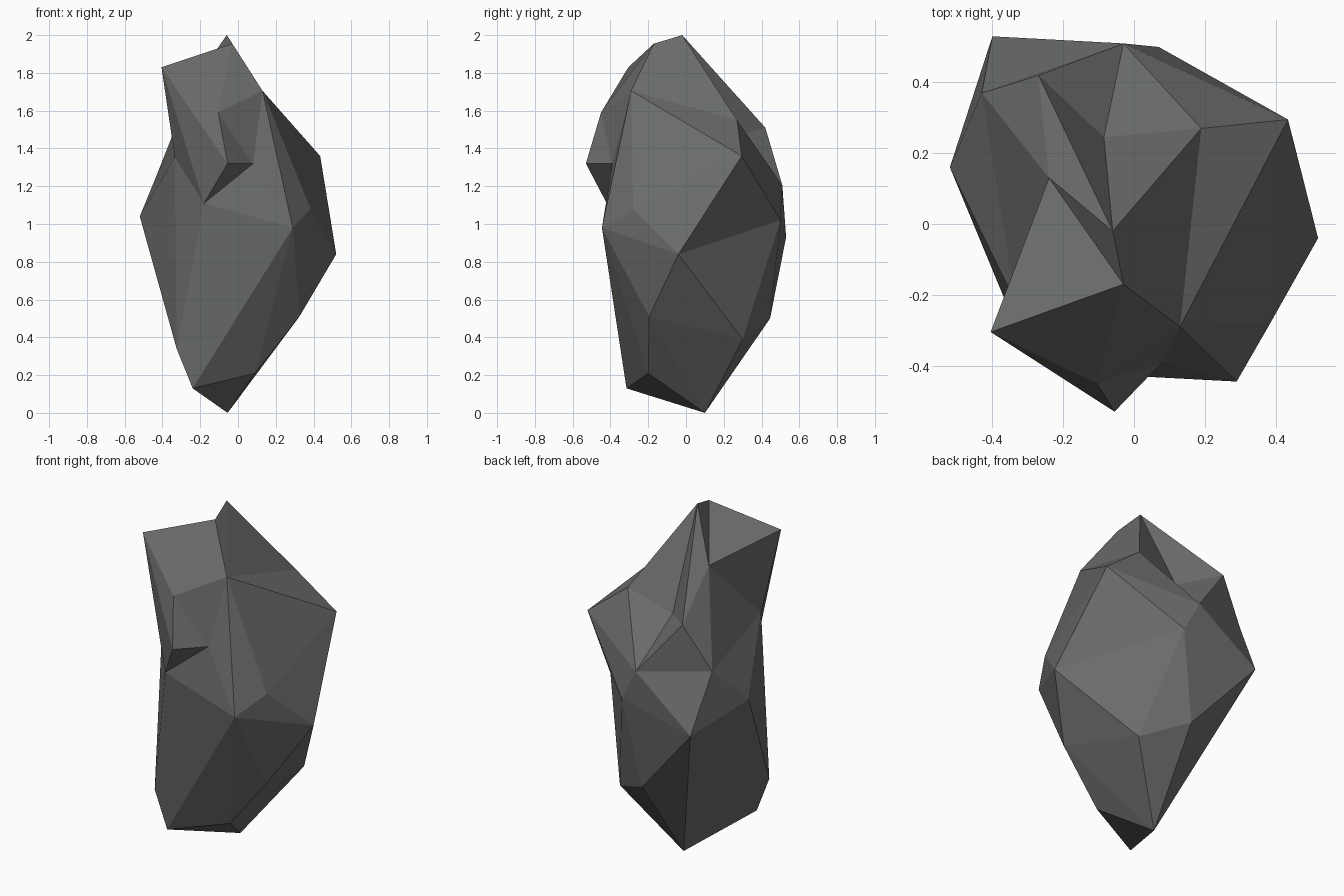
import bpy
import bmesh

# Remove the default cube only
default_cube = bpy.data.objects.get("Cube")
if default_cube:
    bpy.data.objects.remove(default_cube, do_unlink=True)


def make_material(name, colour):
    """One flat, rough colour for both viewport and render."""
    material = bpy.data.materials.new(name)
    material.use_nodes = True
    material.diffuse_color = colour
    shader = next(n for n in material.node_tree.nodes if n.type == "BSDF_PRINCIPLED")
    shader.inputs["Base Color"].default_value = colour
    shader.inputs["Roughness"].default_value = 0.9
    material.roughness = 0.9
    return material


def build_faceted_object(name, corners, fans, material):
    """Join the corners with fans of triangles: a hub letter, then its rim letters."""
    bm = bmesh.new()
    vert = {letter: bm.verts.new(position) for letter, position in corners.items()}
    for hub, rim in fans.items():
        for first, second in zip(rim, rim[1:]):
            bm.faces.new((vert[hub], vert[first], vert[second]))
    bmesh.ops.recalc_face_normals(bm, faces=bm.faces[:])
    for face in bm.faces:
        face.smooth = False
    mesh = bpy.data.meshes.new(name)
    bm.to_mesh(mesh)
    bm.free()
    mesh.materials.append(material)
    boulder = bpy.data.objects.new(name, mesh)
    bpy.context.collection.objects.link(boulder)
    return boulder


# Corners of the stone, grouped by the part of the rock they shape
crown = dict(
    A=(-.06, -.02, 2), B=(-.03, -.17, 1.955), C=(-.405, -.305, 1.83),
    D=(.13, -.29, 1.705), c=(-.24, .13, 1.74), U=(.19, .27, 1.55),
    V=(-.27, .42, 1.51), v=(-.085, .245, 1.46))
front_overhang = dict(
    F=(-.105, -.45, 1.59), G=(-.055, -.53, 1.32), H=(.08, -.39, 1.32),
    I=(-.18, -.42, 1.11), J=(-.335, -.22, 1.355))
waist = dict(
    E=(.435, .295, 1.36), K=(-.52, .16, 1.04), L=(.29, -.445, .98),
    M=(.385, -.28, 1.08), N=(.52, -.04, .84), T=(-.43, .37, 1.26),
    W=(-.03, .51, 1.205), X=(.07, .5, 1.02), Y=(-.4, .53, .93))
foot = dict(
    O=(.325, -.195, .51), P=(-.325, -.31, .34), Q=(-.24, -.315, .13),
    R=(.09, -.2, .21), S=(-.055, .1, 0), Z=(.22, .3, .39), z=(-.025, .445, .5))

# Chipped planes spreading from each prominent corner
chipped_planes = {
    "A": "BDUvVcB",    # peak
    "c": "VTJCB",      # hollow behind the crown
    "F": "BDHGCB",     # top and side of the overhang
    "I": "CGHLQPJC",   # notch under the overhang and the front wall
    "D": "UEMLH",      # upper right wall
    "N": "EXZOLME",    # right bulge
    "W": "UvVTYXEU",   # rear shoulder
    "K": "TYSPJT",     # left bulge
    "X": "ZzY",        # rear wall
    "L": "ORQ",        # lower front slope
    "S": "YzZORQP",    # underside, tapering to a point
}

stone_grey = make_material("stone_grey", (0.145, 0.15, 0.14, 1))
build_faceted_object("boulder", {**crown, **front_overhang, **waist, **foot},
                     chipped_planes, stone_grey)
